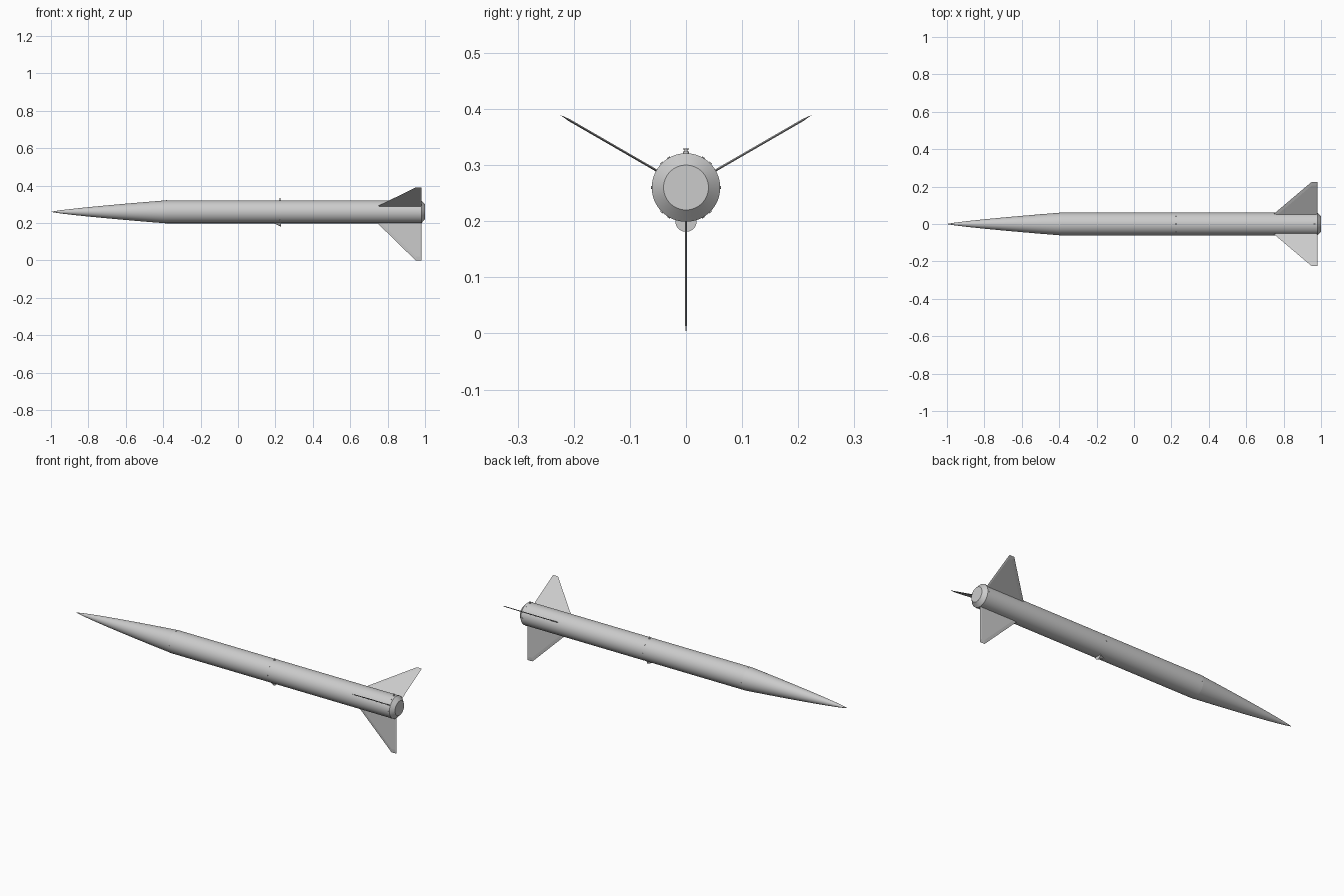
import bpy, bmesh, math
from mathutils import Matrix, Vector

if "Cube" in bpy.data.objects:
    bpy.data.objects.remove(bpy.data.objects["Cube"])

AXIS_Z, R = 0.26, 0.061

grey = bpy.data.materials.new("light grey")
grey.use_nodes = True
grey.diffuse_color = (0.6, 0.6, 0.6, 1)
grey.node_tree.nodes["Principled BSDF"].inputs["Base Color"].default_value = (0.6, 0.6, 0.6, 1)


def add_object(name, bm, smooth=None):
    bmesh.ops.recalc_face_normals(bm, faces=bm.faces)
    mesh = bpy.data.meshes.new(name)
    bm.to_mesh(mesh)
    bm.free()
    obj = bpy.data.objects.new(name, mesh)
    bpy.context.collection.objects.link(obj)
    mesh.materials.append(grey)
    if smooth:
        bpy.ops.object.select_all(action='DESELECT')
        obj.select_set(True)
        bpy.context.view_layer.objects.active = obj
        bpy.ops.object.shade_smooth_by_angle(angle=math.radians(smooth))
    return obj


def lathe(name, profile, steps=64):
    """Spin (x, radius) points around the rocket axis."""
    bm = bmesh.new()
    verts = [bm.verts.new((x, 0, r)) for x, r in profile]
    edges = [bm.edges.new(pair) for pair in zip(verts, verts[1:])]
    bmesh.ops.spin(bm, geom=verts + edges, cent=(0, 0, 0), axis=(1, 0, 0),
                   angle=math.tau, steps=steps, use_duplicate=False)
    bmesh.ops.remove_doubles(bm, verts=bm.verts, dist=1e-5)
    obj = add_object(name, bm, 20)
    obj.location.z = AXIS_Z
    return obj


def around(angle):
    """Turn a part built on the underside around the rocket axis."""
    return Matrix.Translation((0, 0, AXIS_Z)) @ Matrix.Rotation(angle, 4, 'X')


# Nose cone, body tube and tapered tail ring
NOSE_X = -0.39
nose = [(-1 + (NOSE_X + 1) * t, R * t ** 0.8) for t in [(i / 24) ** 1.5 for i in range(25)]]
lathe("nose_cone", nose + [(NOSE_X, 0)])
lathe("body_tube", [(NOSE_X, 0), (NOSE_X, R), (0.976, R), (0.976, 0)])
lathe("tail_ring", [(0.976, 0), (0.976, R), (0.98, R), (1.0, 0.04), (1.0, 0)])

# Three thin fins with sharpened edges
outline = [(0.742, 0.057), (0.95, 0.26), (0.98, 0.26), (0.98, 0.057)]
core = [(0.765, 0.057), (0.952, 0.24), (0.972, 0.24), (0.972, 0.057)]
for i, name in enumerate(("fin_bottom", "fin_left", "fin_right")):
    bm = bmesh.new()
    rim = [bm.verts.new((x, 0, -r)) for x, r in outline]
    for side in (-0.002, 0.002):
        flat = [bm.verts.new((x, side, -r)) for x, r in core]
        bm.faces.new(flat)
        for a in range(3):
            bm.faces.new((rim[a], rim[a + 1], flat[a + 1], flat[a]))
    fin = add_object(name, bm)
    fin.matrix_world = around(i * math.tau / 3)

# Teardrop fairing under the body
bm = bmesh.new()
bmesh.ops.create_cone(bm, cap_ends=True, segments=32, radius1=0.019, radius2=0.001, depth=0.04,
                      matrix=Matrix.Translation((0.21, 0, 0.2)) @ Matrix.Rotation(-math.pi / 2, 4, 'Y'))
add_object("belly_fairing", bm, 40)

# Spool-shaped rail buttons on top
for name, x in (("rail_button_middle", 0.225), ("rail_button_rear", 0.965)):
    bm = bmesh.new()
    for radius, depth, z in ((0.005, 0.003, 0.3225), (0.0025, 0.005, 0.3255), (0.005, 0.002, 0.329)):
        bmesh.ops.create_cone(bm, cap_ends=True, segments=16, radius1=radius, radius2=radius,
                              depth=depth, matrix=Matrix.Translation((x, 0, z)))
    add_object(name, bm, 40)

# Rings of small screw heads
for name, x, count in (("nose_screws", -0.383, 4), ("joint_screws", 0.225, 8), ("tail_screws", 0.97, 6)):
    bm = bmesh.new()
    for i in range(count):
        turn = around(math.pi / 2 + i * math.tau / count)
        bmesh.ops.create_cone(bm, cap_ends=True, segments=12, radius1=0.003, radius2=0.003, depth=0.003,
                              matrix=turn @ Matrix.Translation((x, 0, -R)))
    add_object(name, bm, 40)
